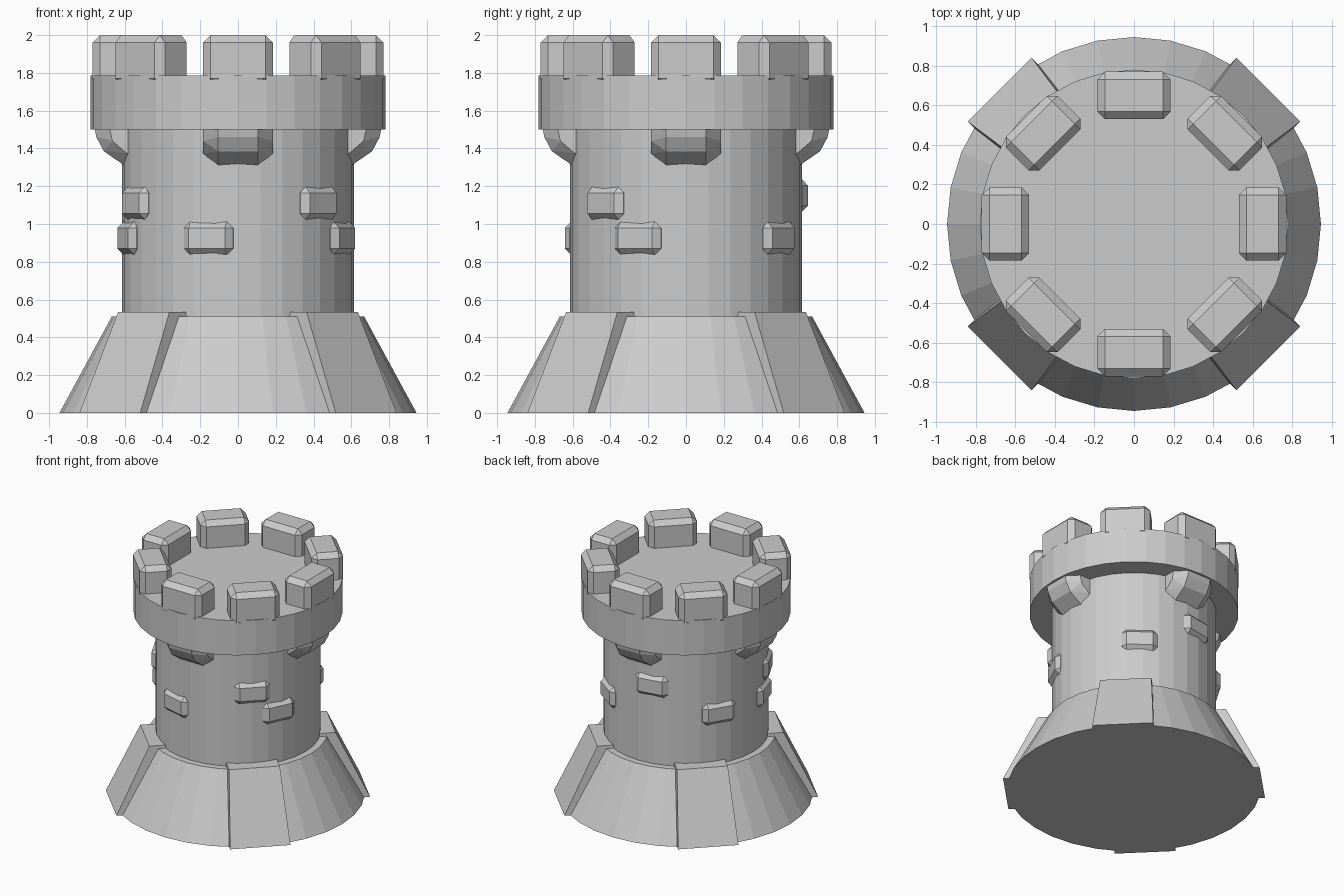
import bpy, bmesh
from math import radians, sin, cos, pi
from mathutils import Matrix, Vector

if "Cube" in bpy.data.objects:
    bpy.data.objects.remove(bpy.data.objects["Cube"])

SIDES = 32


def finish(bm, name, angle=0.0):
    """Turn a bmesh (built facing +x) about z and store it as an object."""
    bmesh.ops.rotate(bm, verts=bm.verts, cent=(0, 0, 0),
                     matrix=Matrix.Rotation(radians(angle), 3, 'Z'))
    bmesh.ops.recalc_face_normals(bm, faces=bm.faces)
    mesh = bpy.data.meshes.new(name)
    bm.to_mesh(mesh)
    bm.free()
    obj = bpy.data.objects.new(name, mesh)
    bpy.context.collection.objects.link(obj)
    return obj


def drum(name, r_bottom, r_top, z0, z1):
    bm = bmesh.new()
    bmesh.ops.create_cone(bm, cap_ends=True, segments=SIDES,
                          radius1=r_bottom, radius2=r_top, depth=z1 - z0,
                          matrix=Matrix.Translation((0, 0, (z0 + z1) / 2)))
    return finish(bm, name)


def hull(name, points, angle):
    bm = bmesh.new()
    for p in points:
        bm.verts.new(p)
    res = bmesh.ops.convex_hull(bm, input=bm.verts)
    loose = [v for v in bm.verts if not v.link_faces]
    bmesh.ops.delete(bm, geom=loose, context='VERTS')
    return finish(bm, name, angle)


def bevelled_block(name, r0, r1, half_w, z0, z1, bevel, angle):
    """Box from radius r0 to r1, with single-step chamfers."""
    bm = bmesh.new()
    bmesh.ops.create_cube(bm, size=1.0)
    bmesh.ops.scale(bm, verts=bm.verts, vec=(r1 - r0, 2 * half_w, z1 - z0))
    bmesh.ops.translate(bm, verts=bm.verts, vec=((r0 + r1) / 2, 0, (z0 + z1) / 2))
    bmesh.ops.bevel(bm, geom=bm.edges[:], offset=bevel, segments=1,
                    affect='EDGES', profile=0.5)
    return finish(bm, name, angle)


# Main round masses
drum("flared_base", 0.945, 0.668, 0.0, 0.51)
drum("tower_wall", 0.615, 0.615, 0.45, 1.52)
drum("parapet_ring", 0.78, 0.78, 1.5, 1.785)

# Sloping buttress slabs on the diagonals
for i in range(4):
    pts = []
    for s in (-1, 1):
        pts += [(0.96, s * 0.228, 0), (0.705, s * 0.192, 0.535),
                (0.55, s * 0.192, 0.535), (0.55, s * 0.228, 0)]
    hull(f"buttress_{i}", pts, 45 + 90 * i)

# Chamfered corbels under the ring
for i in range(4):
    pts = []
    for s in (-1, 1):
        pts += [(x, s * 0.105, z) for x, z in
                ((0.76, 1.51), (0.75, 1.46), (0.71, 1.385), (0.59, 1.302), (0.54, 1.302))]
        pts += [(x, s * 0.185, z) for x, z in
                ((0.68, 1.51), (0.665, 1.44), (0.59, 1.375), (0.5, 1.375), (0.5, 1.51))]
    hull(f"corbel_{i}", pts, 90 * i)

# Merlons, sunk slightly into the parapet
for i in range(8):
    bevelled_block(f"merlon_{i}", 0.53, 0.77, 0.185, 1.73, 2.0, 0.039, 45 * i)

# Scattered wall stones: (angle, centre height)
stones = [(-105, 0.925), (-45, 1.11), (-25, 0.925), (54, 0.925),
          (100, 1.15), (149, 0.925), (197, 0.925), (207, 1.11)]
for i, (a, z) in enumerate(stones):
    bevelled_block(f"wall_stone_{i}", 0.52, 0.638, 0.135, z - 0.09, z + 0.09, 0.036, a)
